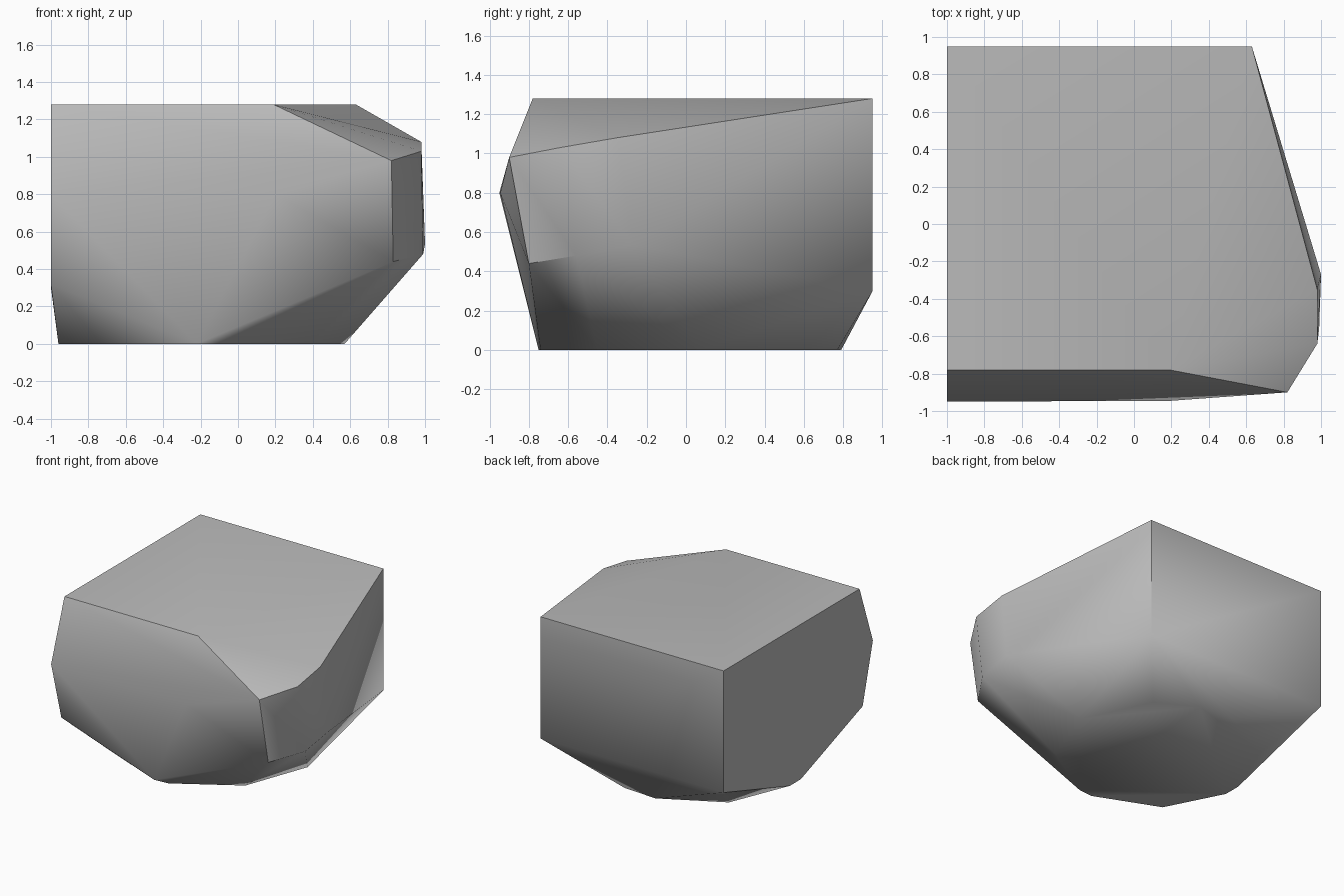
import bpy
import bmesh
import math

# Remove the default object
default_cube = bpy.data.objects.get("Cube")
if default_cube:
    bpy.data.objects.remove(default_cube, do_unlink=True)


def make_material(name, colour):
    material = bpy.data.materials.new(name)
    material.use_nodes = True
    material.diffuse_color = colour
    shader = material.node_tree.nodes["Principled BSDF"]
    shader.inputs["Base Color"].default_value = colour
    shader.inputs["Roughness"].default_value = 0.8
    return material


def make_hull(name, corners, material):
    """Wrap a faceted solid around its corner points."""
    mesh = bpy.data.meshes.new(name)
    bm = bmesh.new()
    for corner in corners:
        bm.verts.new(corner)
    result = bmesh.ops.convex_hull(bm, input=bm.verts[:])
    inner = set(result["geom_interior"]) | set(result["geom_unused"])
    loose = [item for item in inner if isinstance(item, bmesh.types.BMVert)]
    bmesh.ops.delete(bm, geom=loose, context="VERTS")
    # Merge the triangles of each flat facet
    bmesh.ops.dissolve_limit(bm, angle_limit=math.radians(1),
                             verts=bm.verts[:], edges=bm.edges[:])
    bmesh.ops.recalc_face_normals(bm, faces=bm.faces[:])
    bm.to_mesh(mesh)
    bm.free()
    mesh.materials.append(material)
    solid = bpy.data.objects.new(name, mesh)
    bpy.context.collection.objects.link(solid)
    return solid


# Main levels and flat cut planes of the boulder
top, base = 1.28, 0.0
cut_side, back = -1, 0.95

# Flat top outline
top_outline = [(cut_side, -0.78), (0.19, -0.78), (0.63, back), (cut_side, back)]

# Rounded underside outline
base_outline = [
    (0.38, -0.45), (0.57, 0.07), (0.32, 0.6), (0.01, 0.77),
    (-0.28, 0.79), (-0.76, 0.54), (-0.96, 0.05), (-0.96, -0.09),
    (-0.73, -0.54), (-0.22, -0.75), (-0.1, -0.74),
]

# Corners around the bulging middle
front_corners = [(cut_side, -0.95, 0.8), (cut_side, -0.82, 0.32),
                 (0.2, -0.945, 0.8), (0.82, -0.9, 0.98), (0.83, -0.8, 0.44)]
bulge_corners = [(0.98, -0.64, 1.03), (0.98, -0.35, 1.08),
                 (0.99, -0.56, 0.48), (1, -0.27, 0.535)]
back_corners = [(0.63, back, 0.3), (cut_side, back, 0.3)]

corners = [(x, y, top) for x, y in top_outline]
corners += [(x, y, base) for x, y in base_outline]
corners += front_corners + bulge_corners + back_corners

# Build and softly shade the boulder
stone_grey = make_material("stone grey", (0.5, 0.5, 0.5, 1))
boulder = make_hull("boulder", corners, stone_grey)

bpy.ops.object.select_all(action="DESELECT")
boulder.select_set(True)
bpy.context.view_layer.objects.active = boulder
bpy.ops.object.shade_smooth_by_angle(angle=math.radians(40))
